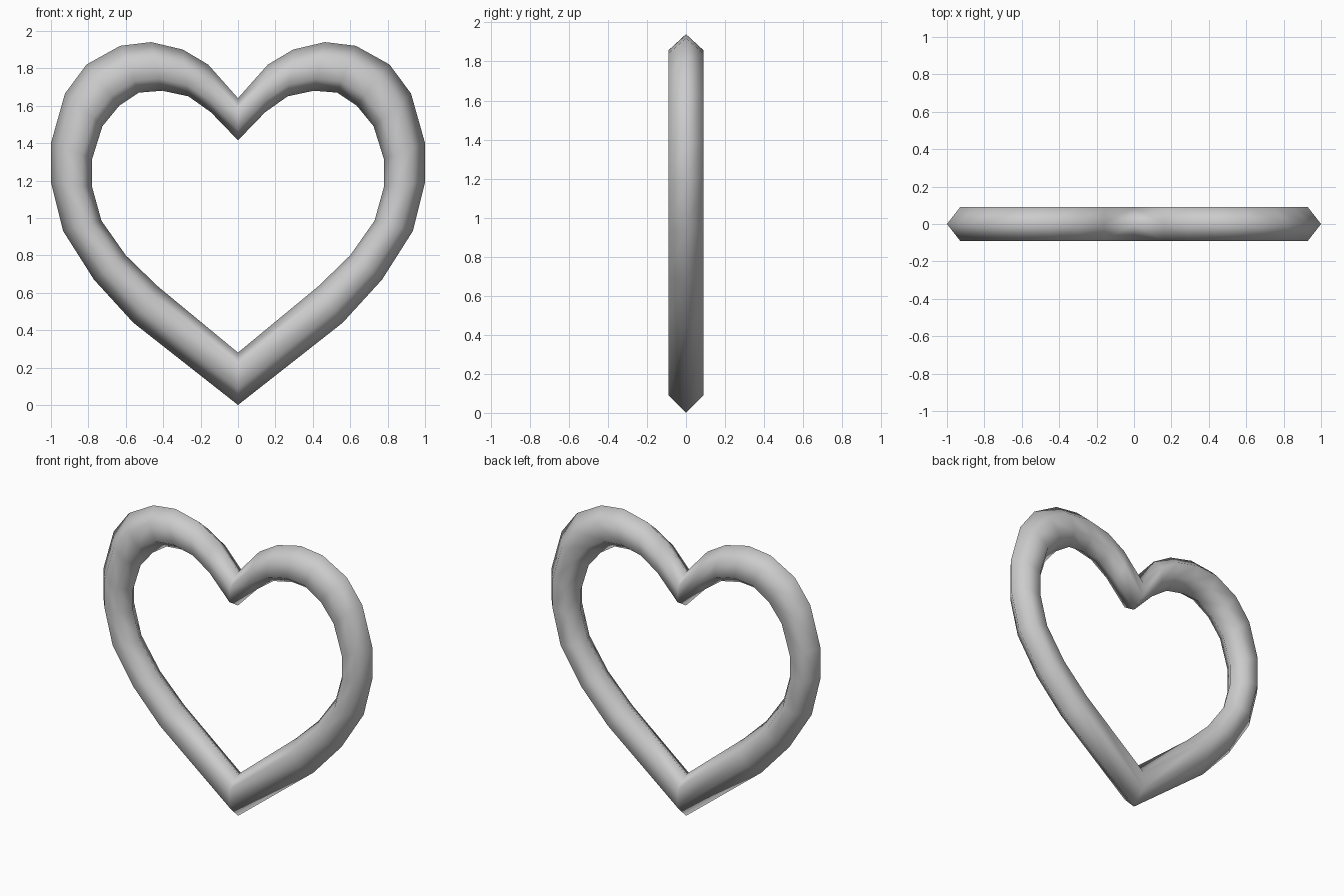
import bpy
import bmesh

cube = bpy.data.objects.get("Cube")
if cube:
    bpy.data.objects.remove(cube)

# One grey material
grey = bpy.data.materials.new("light_grey")
grey.use_nodes = True
colour = (0.6, 0.6, 0.6, 1.0)
grey.diffuse_color = colour
grey.node_tree.nodes["Principled BSDF"].inputs["Base Color"].default_value = colour

# Outer and inner outlines of the left half, from the cleft round to the tip (x, z)
OUTER = [(0, 1.64), (.16, 1.82), (.295, 1.90), (.465, 1.94), (.63, 1.92),
         (.81, 1.82), (.925, 1.665), (1, 1.40), (1, 1.19), (.935, .93),
         (.77, .67), (.56, .44), (0, 0)]
INNER = [(0, 1.415), (.145, 1.565), (.265, 1.65), (.405, 1.68), (.53, 1.67),
         (.635, 1.60), (.725, 1.49), (.78, 1.315), (.78, 1.165), (.73, .985),
         (.60, .80), (.43, .635), (0, .28)]

# Six-sided section: (fraction from outer to inner outline, depth)
D = 0.09
SECTION = [(0, 0), (.32, -D), (.75, -D), (1, 0), (.75, D), (.32, D)]


def ring(bm, outer, inner):
    """Place one section across the band."""
    (ox, oz), (ix, iz) = outer, inner
    return [bm.verts.new((ox + (ix - ox) * t, y, oz + (iz - oz) * t))
            for t, y in SECTION]


# Sweep the section along half of the heart
bm = bmesh.new()
rings = [ring(bm, o, i) for o, i in zip(OUTER, INNER)]
count = len(SECTION)
for a, b in zip(rings, rings[1:]):
    for k in range(count):
        n = (k + 1) % count
        bm.faces.new((a[k], a[n], b[n], b[k]))
bmesh.ops.recalc_face_normals(bm, faces=bm.faces)

# Orient outward: the foremost faces must look to the front
front = min(bm.faces, key=lambda f: f.calc_center_median().y)
if front.normal.y > 0:
    bmesh.ops.reverse_faces(bm, faces=bm.faces)

mesh = bpy.data.meshes.new("heart_ring")
bm.to_mesh(mesh)
bm.free()
mesh.materials.append(grey)
mesh.shade_smooth()
heart = bpy.data.objects.new("heart_ring", mesh)
bpy.context.collection.objects.link(heart)

# Mirror to the other half, welded at the cleft and tip
mirror = heart.modifiers.new("mirror_halves", 'MIRROR')
mirror.use_axis[0] = True
mirror.use_clip = True
mirror.merge_threshold = 0.001
